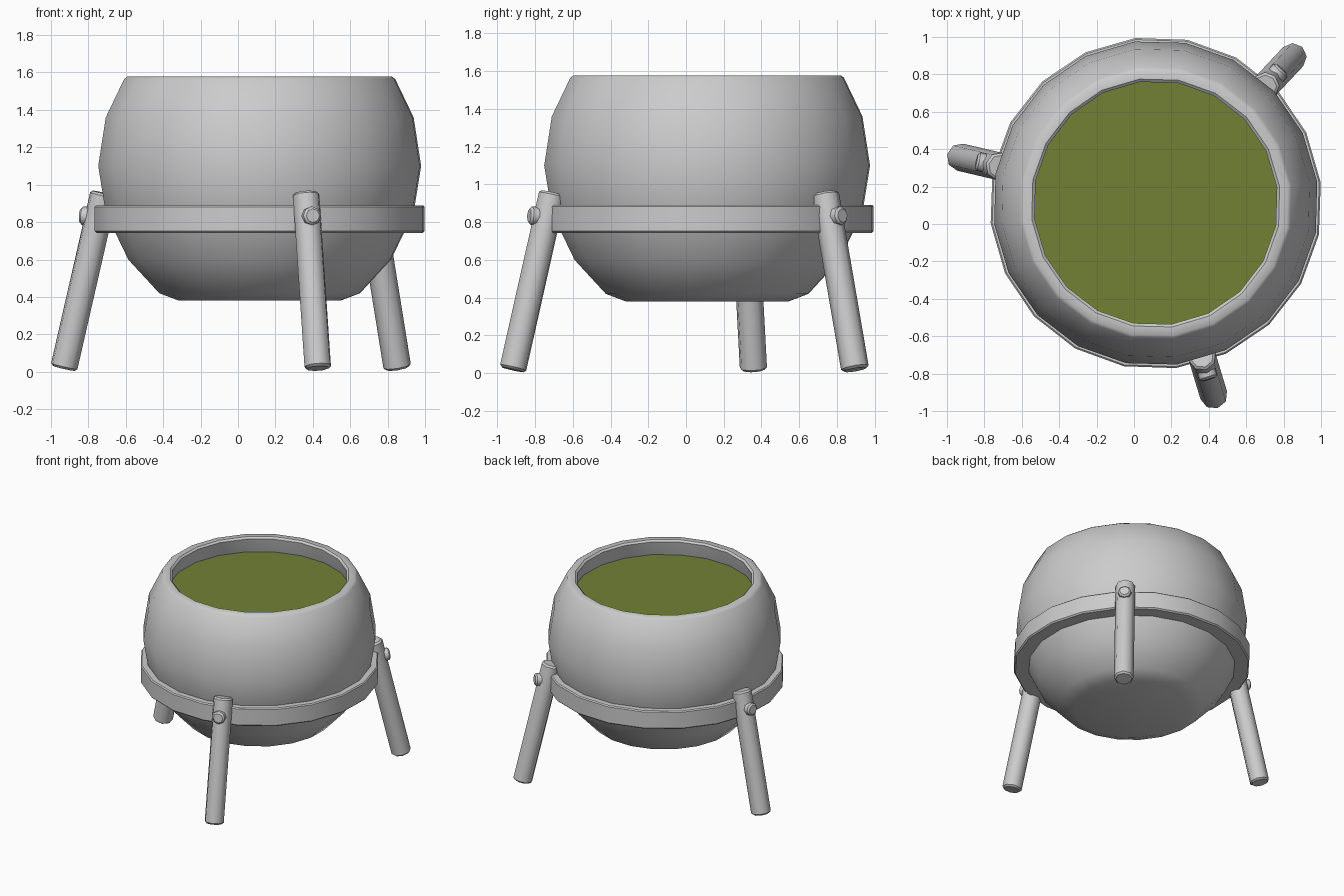
import bpy, math
from mathutils import Vector

if "Cube" in bpy.data.objects:
    bpy.data.objects.remove(bpy.data.objects["Cube"])

CX, CY, SIDES = 0.116, 0.112, 20
FLAT = 1 / math.cos(math.pi / SIDES)   # profile radii are given at the facet middle


def finish(ob, angle=40):
    bpy.ops.object.select_all(action='DESELECT')
    ob.select_set(True)
    bpy.context.view_layer.objects.active = ob
    bpy.ops.object.shade_smooth_by_angle(angle=math.radians(angle))
    return ob


def make(name, verts, faces):
    me = bpy.data.meshes.new(name)
    me.from_pydata(verts, [], faces)
    ob = bpy.data.objects.new(name, me)
    bpy.context.collection.objects.link(ob)
    return ob


def lathe(name, profile, closed=False, cap=False, turn=-1.5):
    verts, faces, n = [], [], len(profile)
    for i in range(SIDES):
        a = 2 * math.pi * (i + 0.5) / SIDES + math.radians(turn)
        verts += [(CX + r * FLAT * math.cos(a), CY + r * FLAT * math.sin(a), z)
                  for r, z in profile]
    for i in range(SIDES):
        j = (i + 1) % SIDES
        for k in range(n if closed else n - 1):
            m = (k + 1) % n
            faces.append((i * n + k, j * n + k, j * n + m, i * n + m))
    if cap:
        faces.append([i * n for i in reversed(range(SIDES))])
    return finish(make(name, verts, faces))


def rod(name, a, b, radius, sides, bevel):
    a, b = Vector(a), Vector(b)
    d = b - a
    bpy.ops.mesh.primitive_cylinder_add(vertices=sides, radius=radius, depth=d.length,
                                        location=(a + b) / 2)
    ob = bpy.context.object
    ob.name = name
    ob.rotation_euler = d.to_track_quat('Z', 'Y').to_euler()
    finish(ob, 50)
    # softened end edges
    mod = ob.modifiers.new("bevel", 'BEVEL')
    mod.width = bevel
    mod.segments = 1
    mod.limit_method = 'ANGLE'
    mod.angle_limit = math.radians(60)
    return ob


# Bowl: outside from base to rim, then down the inner wall
lathe("bowl", [(0.43, 0.38), (0.535, 0.42), (0.70, 0.60), (0.82, 0.85), (0.86, 1.10),
               (0.82, 1.36), (0.722, 1.565), (0.705, 1.578), (0.66, 1.578), (0.645, 1.565),
               (0.67, 1.44), (0.69, 1.38)], cap=True)

# Liquid surface
liquid = lathe("liquid", [(0.672, 1.45), (0.0001, 1.45)])
mat = bpy.data.materials.new("green_liquid")
mat.diffuse_color = (0.165, 0.22, 0.035, 1)
mat.use_nodes = True
mat.node_tree.nodes["Principled BSDF"].inputs["Base Color"].default_value = mat.diffuse_color
liquid.data.materials.append(mat)

# Support ring
lathe("support_ring", [(0.755, 0.742), (0.868, 0.742), (0.878, 0.752), (0.878, 0.882),
                       (0.87, 0.89), (0.80, 0.89)], closed=True, turn=-2)

# Three splayed legs, each with a bolt
for i, label in enumerate(("front", "back_right", "left")):
    ang = math.radians(-73.2 + 120 * i)

    def at(r, z):
        return (CX + r * math.cos(ang), CY + r * math.sin(ang), z)

    rod(label + "_leg", at(1.076, 0.018), at(0.856, 0.955), 0.074, 8, 0.012)
    rod(label + "_bolt", at(0.80, 0.82), at(0.985, 0.835), 0.05, 8, 0.012)
